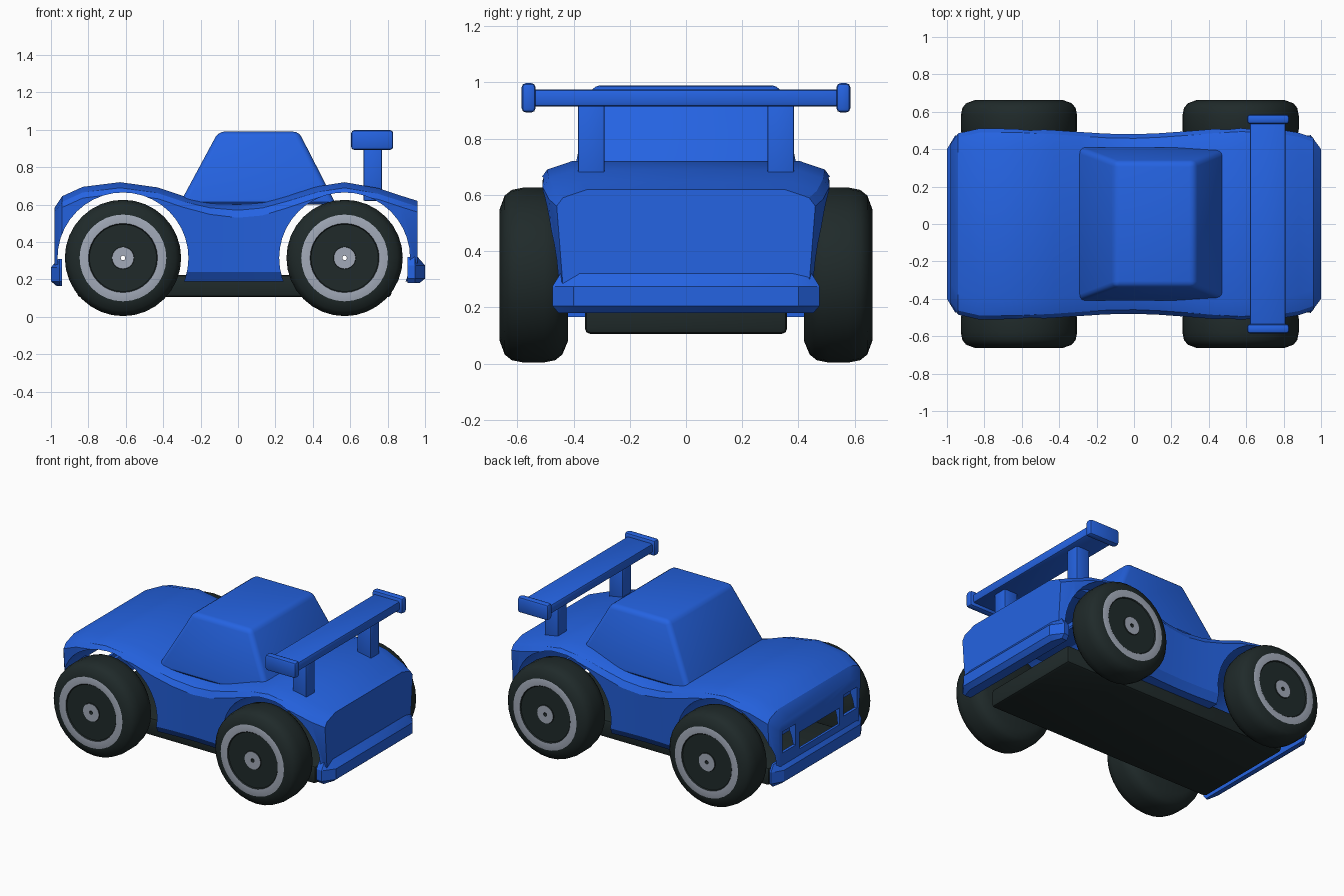
import bpy, bmesh, math
from mathutils import Vector

if "Cube" in bpy.data.objects:
    bpy.data.objects.remove(bpy.data.objects["Cube"])


def material(name, rgb):
    m = bpy.data.materials.new(name)
    m.diffuse_color = (*rgb, 1)
    m.use_nodes = True
    m.node_tree.nodes["Principled BSDF"].inputs["Base Color"].default_value = m.diffuse_color
    return m


BLUE = material("body blue", (0.018, 0.125, 0.76))
DARK = material("rubber black", (0.014, 0.023, 0.023))
GREY = material("rim grey", (0.36, 0.40, 0.48))


def finish(name, bm, mats, angle=30):
    bmesh.ops.recalc_face_normals(bm, faces=bm.faces)
    mesh = bpy.data.meshes.new(name)
    bm.to_mesh(mesh)
    bm.free()
    for m in mats:
        mesh.materials.append(m)
    ob = bpy.data.objects.new(name, mesh)
    bpy.context.collection.objects.link(ob)
    smooth(ob, angle)
    return ob


def smooth(ob, angle=30):
    bpy.ops.object.select_all(action='DESELECT')
    ob.select_set(True)
    bpy.context.view_layer.objects.active = ob
    bpy.ops.object.shade_smooth_by_angle(angle=math.radians(angle))


def loft(name, rings, mat, bevel=0, segments=2):
    """Skin closed rings of equal length, cap both ends, round the edges."""
    bm = bmesh.new()
    loops = [[bm.verts.new(p) for p in r] for r in rings]
    n = len(loops[0])
    for a, b in zip(loops, loops[1:]):
        for i in range(n):
            j = (i + 1) % n
            bm.faces.new((a[i], a[j], b[j], b[i]))
    bm.faces.new(loops[0])
    bm.faces.new(loops[-1])
    if bevel:
        bmesh.ops.recalc_face_normals(bm, faces=bm.faces)
        bmesh.ops.bevel(bm, geom=bm.edges[:], offset=bevel, segments=segments,
                        profile=0.5, affect='EDGES', clamp_overlap=True)
    return finish(name, bm, [mat])


def rect(x0, x1, y0, y1, z):
    return [(x0, y0, z), (x1, y0, z), (x1, y1, z), (x0, y1, z)]


def box(name, x, y, z, mat, bevel=0):
    return loft(name, [rect(*x, *y, z[0]), rect(*x, *y, z[1])], mat, bevel)


def cut(ob, cutter):
    mod = ob.modifiers.new("cut", 'BOOLEAN')
    mod.operation, mod.solver, mod.object = 'DIFFERENCE', 'EXACT', cutter
    bpy.context.view_layer.objects.active = ob
    bpy.ops.object.modifier_apply(modifier=mod.name)
    bpy.data.objects.remove(cutter)


# Body shell: x, half width, top height, shoulder drop
stations = [
    (-0.98, 0.430, 0.585, 0.05), (-0.94, 0.485, 0.645, 0.06),
    (-0.83, 0.510, 0.695, 0.06), (-0.63, 0.512, 0.720, 0.06),
    (-0.43, 0.502, 0.692, 0.06), (-0.29, 0.492, 0.645, 0.06),
    (-0.15, 0.483, 0.618, 0.07), (0.00, 0.480, 0.610, 0.08),
    (0.13, 0.485, 0.622, 0.08), (0.27, 0.495, 0.655, 0.07),
    (0.43, 0.508, 0.698, 0.06), (0.57, 0.516, 0.720, 0.06),
    (0.75, 0.510, 0.688, 0.06), (0.88, 0.488, 0.645, 0.06),
    (0.96, 0.460, 0.620, 0.06)]
rings = []
for x, w, top, drop in stations:
    half = [(w - 0.06, 0.19), (w - 0.025, 0.24), (w, top - drop),
            (w - 0.022, top - drop / 2), (w - 0.11, top)]
    rings.append([(x, y, z) for y, z in half] +
                 [(x, -y, z) for y, z in reversed(half)])
body = loft("body", rings, BLUE)

# Wheel arches run through the whole width
AXLES = (-0.615, 0.57)
for ax in AXLES:
    circle = [(ax + 0.35 * math.cos(t), 0.315 + 0.35 * math.sin(t))
              for t in (2 * math.pi * i / 40 for i in range(40))]
    cut(body, loft("arch_cutter", [[(x, y, z) for x, z in circle] for y in (-0.8, 0.8)], BLUE))

# Headlight and grille openings in the nose
for y, z in (((0.25, 0.39), (0.37, 0.51)), ((-0.39, -0.25), (0.37, 0.51)),
             ((-0.21, 0.21), (0.33, 0.44))):
    cut(body, box("nose_cutter", (-1.1, -0.935), y, z, BLUE))
smooth(body)

# Cabin
loft("cabin", [rect(-0.315, 0.525, -0.415, 0.415, 0.60),
               rect(-0.105, 0.325, -0.335, 0.335, 0.99)], BLUE, 0.03, 3)

# Chassis floor
box("chassis", (-0.86, 0.82), (-0.36, 0.36), (0.105, 0.225), DARK, 0.02)


# Bumpers with angled corners
def bumper(name, inner, corner, outer, z0, z1):
    plan = [(inner, -0.47), (corner, -0.475), (outer, -0.40),
            (outer, 0.40), (corner, 0.475), (inner, 0.47)]
    lip = 0.03 if outer > 0 else -0.03
    levels = [(z0, lip), (z0 + 0.025, 0), (z1 - 0.045, 0), (z1, lip * 1.3)]
    loft(name, [[(x - (d if x == outer else 0), y * (1 - abs(d) * 1.5), z) for x, y in plan]
                for z, d in levels], BLUE)


bumper("front_bumper", -0.94, -0.955, -1.0, 0.165, 0.31)
bumper("rear_bumper", 0.905, 0.945, 1.0, 0.18, 0.32)

# Rear wing with posts and end plates
box("wing_blade", (0.62, 0.81), (-0.55, 0.55), (0.915, 0.975), BLUE, 0.012)
for s, side in ((1, "left"), (-1, "right")):
    box(side + "_wing_post", (0.67, 0.77), sorted((s * 0.29, s * 0.385)), (0.62, 0.935), BLUE, 0.008)
    box(side + "_wing_end_plate", (0.605, 0.83), sorted((s * 0.535, s * 0.585)), (0.893, 0.998), BLUE, 0.016)

# Wheels: turned profile (radius, distance from centre line, material of next strip)
wheel_profile = [
    (0.012, 0.425, 0), (0.235, 0.42, 0), (0.283, 0.44, 0), (0.303, 0.465, 0),
    (0.311, 0.505, 0), (0.311, 0.58, 0), (0.303, 0.62, 0), (0.283, 0.645, 0),
    (0.232, 0.664, 1), (0.185, 0.662, 0), (0.180, 0.656, 0), (0.060, 0.656, 0),
    (0.058, 0.662, 1), (0.012, 0.662, 0)]
SIDES = 32


def wheel(name, ax, s):
    bm = bmesh.new()
    loops = []
    for r, y, _ in wheel_profile:
        loops.append([bm.verts.new((ax + r * math.cos(t), s * y, 0.315 + r * math.sin(t)))
                      for t in (2 * math.pi * i / SIDES for i in range(SIDES))])
    for k in range(len(loops)):
        a, b = loops[k], loops[(k + 1) % len(loops)]
        for i in range(SIDES):
            j = (i + 1) % SIDES
            f = bm.faces.new((a[i], a[j], b[j], b[i]))
            f.material_index = wheel_profile[k][2]
    finish(name, bm, [DARK, GREY], 40)


for ax, end in zip(AXLES, ("front", "rear")):
    for s, side in ((1, "left"), (-1, "right")):
        wheel(f"{end}_{side}_wheel", ax, s)
